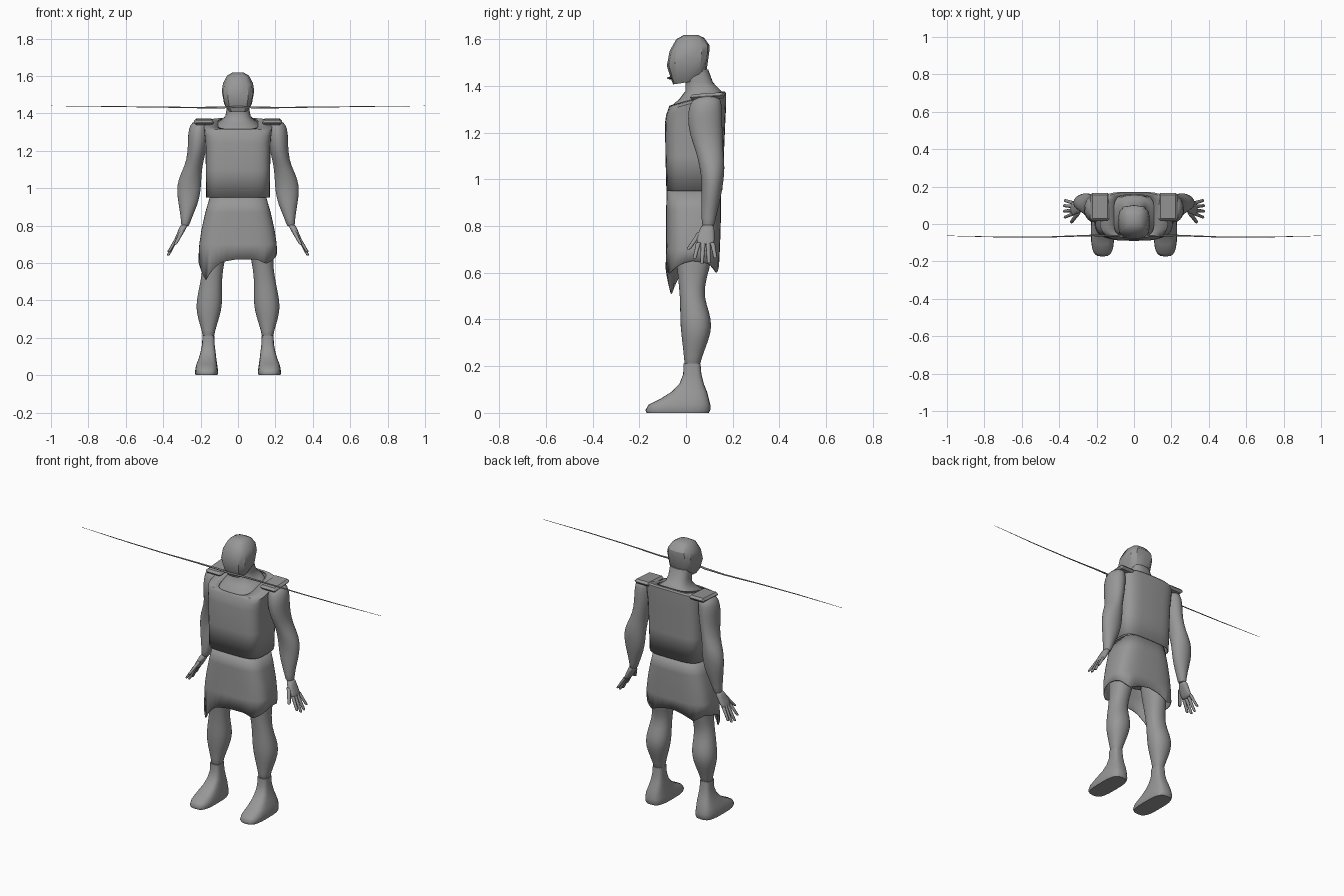
import bpy, bmesh, math

# One dark grey for every part
grey = bpy.data.materials.new("dark_grey")
grey.diffuse_color = (.31, .31, .31, 1)


def finish(ob, mirror=False, subsurf=0, angle=40, thick=0):
    ob.data.materials.append(grey)
    if mirror:
        m = ob.modifiers.new("mirror", 'MIRROR')
        m.use_axis = (True, False, False)
    if thick:
        s = ob.modifiers.new("thickness", 'SOLIDIFY')
        s.thickness = thick
        s.offset = -1
    if subsurf:
        s = ob.modifiers.new("smooth", 'SUBSURF')
        s.levels = s.render_levels = subsurf
    bpy.ops.object.select_all(action='DESELECT')
    ob.select_set(True)
    bpy.context.view_layer.objects.active = ob
    bpy.ops.object.shade_smooth_by_angle(angle=math.radians(angle))


def mesh_object(name, bm):
    bmesh.ops.recalc_face_normals(bm, faces=bm.faces)
    me = bpy.data.meshes.new(name)
    bm.to_mesh(me)
    bm.free()
    ob = bpy.data.objects.new(name, me)
    bpy.context.collection.objects.link(ob)
    return ob


def loft(name, rings, n=16, p=2.0, caps=True, hem=None, **kw):
    """Skin rings given as (x0, x1, y0, y1, z, tilt): bounds of each section."""
    bm = bmesh.new()
    loops = []
    for i, r in enumerate(rings):
        x0, x1, y0, y1, z = r[:5]
        tilt = r[5] if len(r) > 5 else 0
        loop = []
        for k in range(n):
            a = 2 * math.pi * k / n
            c, s = math.cos(a), math.sin(a)
            dx = math.copysign(abs(c) ** (2 / p), c) * (x1 - x0) / 2
            dy = math.copysign(abs(s) ** (2 / p), s) * (y1 - y0) / 2
            zz = hem(math.degrees(a)) if hem and i == 0 else z + tilt * dy
            loop.append(bm.verts.new(((x0 + x1) / 2 + dx, (y0 + y1) / 2 + dy, zz)))
        loops.append(loop)
    for a, b in zip(loops, loops[1:]):
        for k in range(n):
            bm.faces.new((a[k], a[(k + 1) % n], b[(k + 1) % n], b[k]))
    if caps:
        bm.faces.new(loops[0])
        bm.faces.new(loops[-1])
    ob = mesh_object(name, bm)
    finish(ob, **kw)
    return ob


# Head: faceted, with a slanting brow crease
loft("head", [
    (-.052, .052, -.055, .065, 1.415, .15),
    (-.074, .074, -.066, .088, 1.45, .2),
    (-.087, .087, -.082, .101, 1.52, .38),
    (-.080, .080, -.070, .100, 1.562, .15),
    (-.058, .058, -.042, .078, 1.602, .05),
    (-.030, .030, -.008, .050, 1.618)], n=12, p=3, angle=32)

# Torso and neck under the clothes
loft("torso_and_neck", [
    (-.14, .14, -.06, .12, .74),
    (-.14, .14, -.06, .13, .95),
    (-.155, .155, -.07, .15, 1.2),
    (-.155, .155, -.075, .155, 1.29, .15),
    (-.115, .115, -.062, .155, 1.341, .25),
    (-.088, .088, -.028, .150, 1.362, .2),
    (-.068, .068, -.003, .138, 1.384, .1),
    (-.062, .062, -.003, .115, 1.415),
    (-.062, .062, -.01, .095, 1.47)], n=24, p=2.5, angle=60)

# Sleeveless tunic, open at hem and neck
loft("tunic", [
    (-.17, .17, -.084, .155, .95),
    (-.172, .172, -.088, .162, 1.1),
    (-.174, .174, -.09, .168, 1.24),
    (-.180, .180, -.085, .172, 1.30, .18),
    (-.183, .183, -.077, .172, 1.332, .28),
    (-.165, .165, -.073, .166, 1.343, .27),
    (-.108, .108, -.070, .156, 1.346, .27)],
    n=32, p=4, caps=False, thick=.006, angle=35)

# Skirt with a ragged hem
knots = [(0, .65), (30, .635), (60, .60), (90, .64), (120, .60), (150, .635),
         (180, .62), (200, .58), (225, .51), (235, .545), (255, .60), (270, .62),
         (288, .62), (305, .595), (325, .615), (360, .65)]


def hem(a):
    for (a0, z0), (a1, z1) in zip(knots, knots[1:]):
        if a0 <= a <= a1:
            return z0 + (z1 - z0) * (a - a0) / (a1 - a0)
    return .65


loft("skirt", [
    (-.212, .208, -.087, .142, .6),
    (-.207, .207, -.086, .145, .70),
    (-.195, .195, -.085, .148, .78),
    (-.175, .175, -.085, .15, .87),
    (-.15, .15, -.083, .15, .955)],
    n=48, p=3.3, caps=False, hem=hem, thick=.006)

# Shoulder pads: slabs bent down at front and back
bm = bmesh.new()
bmesh.ops.create_cube(bm, size=1)
for v in bm.verts:
    v.co.x = .182 + v.co.x * .105
    v.co.z = 1.355 + v.co.z * .026 + v.co.y * .01
    v.co.y = .092 + v.co.y * .15
bmesh.ops.bevel(bm, geom=bm.edges[:], offset=.012, segments=1, affect='EDGES')
finish(mesh_object("shoulder_pad", bm), mirror=True, angle=20)

# Arms
loft("arm", [
    (.262, .306, .068, .122, .79),
    (.252, .304, .066, .126, .83),
    (.215, .318, .064, .148, .91),
    (.198, .329, .068, .160, .98),
    (.195, .322, .058, .168, 1.05),
    (.190, .284, .042, .160, 1.12),
    (.172, .270, .014, .157, 1.19),
    (.160, .269, .005, .157, 1.26),
    (.158, .266, .012, .155, 1.32),
    (.165, .242, .04, .145, 1.362)], n=16, mirror=True, subsurf=1, angle=70)

# Hands: palm, four fingers, thumb
loft("palm", [
    (.318, .345, .045, .122, .715),
    (.300, .333, .042, .124, .745),
    (.278, .318, .055, .122, .78),
    (.264, .306, .068, .122, .81)], n=12, p=2.6, mirror=True, subsurf=1, angle=70)


def finger(name, a, b, r):
    rings = []
    for t, s in ((0, .62), (.06, .85), (.55, .95), (.94, 1.1), (1, 1.1)):
        x, y, z = [q + (w - q) * t for q, w in zip(a, b)]
        rings.append((x - r * s, x + r * s, y - r * s, y + r * s, z))
    loft(name, rings, n=8, mirror=True, angle=60)


for i, (y, tip, z) in enumerate([(.054, .036, .66), (.074, .068, .64),
                                 (.094, .098, .642), (.113, .126, .662)]):
    finger(f"finger_{i + 1}", (.376 - .004 * abs(i - 1.5), tip, z), (.328, y, .73), .0095)
finger("thumb", (.335, .010, .70), (.298, .06, .772), .011)

# Legs
loft("leg", [
    (.128, .188, -.008, .06, .19),
    (.124, .192, -.008, .066, .235),
    (.098, .218, -.018, .098, .31),
    (.084, .226, -.025, .113, .37),
    (.083, .217, -.026, .102, .43),
    (.086, .202, -.027, .076, .50),
    (.078, .190, -.034, .086, .57),
    (.062, .190, -.045, .115, .66),
    (.03, .19, -.055, .13, .80)], n=16, p=2.2, mirror=True, subsurf=1, angle=70)

# Feet
loft("foot", [
    (.110, .226, -.168, .098, .0),
    (.106, .230, -.174, .104, .012),
    (.108, .228, -.160, .104, .035),
    (.112, .222, -.110, .098, .06),
    (.116, .210, -.062, .090, .09),
    (.120, .200, -.028, .076, .125),
    (.125, .192, -.012, .066, .165),
    (.127, .190, -.011, .062, .212)], n=24, p=3.2, mirror=True, angle=60)

# Long thin rod across the lower face
cu = bpy.data.curves.new("face_rod", 'CURVE')
cu.dimensions = '3D'
cu.bevel_depth = .006
cu.bevel_resolution = 1
cu.use_fill_caps = True
cu.materials.append(grey)
half = [(0, -.076, 1.434, .9), (.08, -.064, 1.432, .95), (.22, -.061, 1.431, .7),
        (.45, -.069, 1.434, .5), (.7, -.070, 1.437, .4), (1, -.063, 1.440, .15)]
pts = [(-x, y, z, r) for x, y, z, r in half[:0:-1]] + half
sp = cu.splines.new('POLY')
sp.points.add(len(pts) - 1)
for q, (x, y, z, r) in zip(sp.points, pts):
    q.co = (x, y, z, 1)
    q.radius = r
bpy.context.collection.objects.link(bpy.data.objects.new("face_rod", cu))
